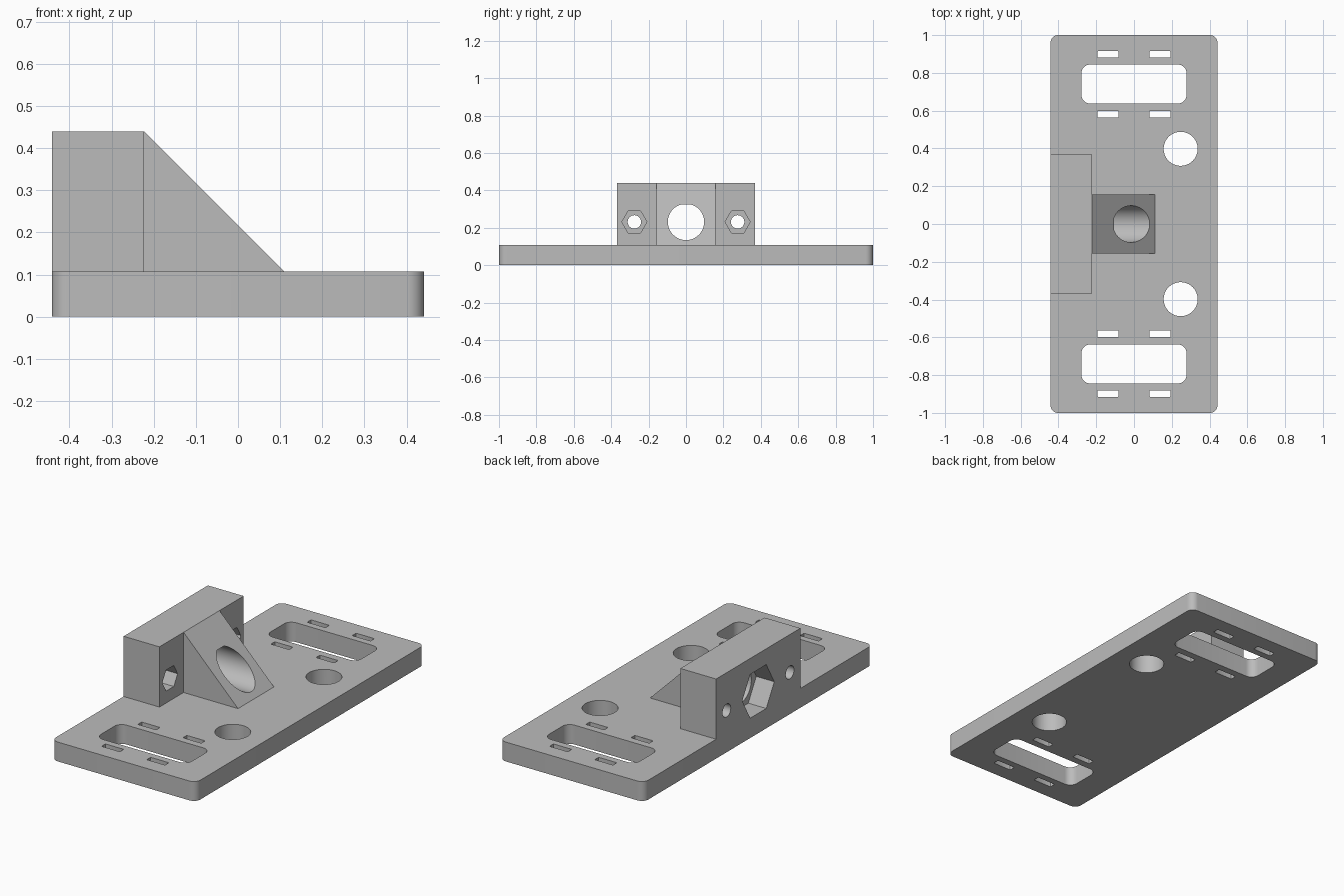
import bpy, bmesh
from math import cos, sin, pi, radians

if "Cube" in bpy.data.objects:
    bpy.data.objects.remove(bpy.data.objects["Cube"], do_unlink=True)

HALF_X, PLATE_H, TOP = 0.442, 0.107, 0.44
BLOCK_X = -0.223          # inner face of the upright block
BORE_Z = 0.231            # height of all horizontal holes

grey = bpy.data.materials.new("mid grey")
grey.use_nodes = True
grey.diffuse_color = (0.5, 0.5, 0.5, 1)
grey.node_tree.nodes["Principled BSDF"].inputs["Base Color"].default_value = (0.5, 0.5, 0.5, 1)


def prism(name, points, axis, lo, hi):
    """Extrude a 2D outline along an axis: x uses (y,z), y uses (x,z), z uses (x,y)."""
    place = {"x": lambda a, b, h: (h, a, b),
             "y": lambda a, b, h: (a, h, b),
             "z": lambda a, b, h: (a, b, h)}[axis]
    bm = bmesh.new()
    low = [bm.verts.new(place(a, b, lo)) for a, b in points]
    high = [bm.verts.new(place(a, b, hi)) for a, b in points]
    bm.faces.new(low)
    bm.faces.new(high)
    for i in range(len(points)):
        j = (i + 1) % len(points)
        bm.faces.new((low[i], low[j], high[j], high[i]))
    bmesh.ops.recalc_face_normals(bm, faces=bm.faces)
    mesh = bpy.data.meshes.new(name)
    bm.to_mesh(mesh)
    bm.free()
    mesh.materials.append(grey)
    obj = bpy.data.objects.new(name, mesh)
    bpy.context.collection.objects.link(obj)
    return obj


def ring(cx, cy, r, n=64):
    return [(cx + r * cos(2 * pi * i / n), cy + r * sin(2 * pi * i / n)) for i in range(n)]


def rounded(cx, cy, hx, hy, r, steps=8):
    pts = []
    for k, (sx, sy) in enumerate([(1, 1), (-1, 1), (-1, -1), (1, -1)]):
        for i in range(steps + 1):
            a = pi / 2 * (k + i / steps)
            pts.append((cx + sx * (hx - r) + r * cos(a), cy + sy * (hy - r) + r * sin(a)))
    return pts


def combine(target, other, operation):
    """Apply a boolean and drop the helper."""
    other.hide_render = True
    mod = target.modifiers.new(operation, "BOOLEAN")
    mod.operation, mod.solver, mod.object = operation, "EXACT", other
    bpy.context.view_layer.objects.active = target
    bpy.ops.object.modifier_apply(modifier=mod.name)
    bpy.data.objects.remove(other, do_unlink=True)


# Base plate with upright block and sloping support
bracket = prism("mounting_bracket", rounded(0, 0, HALF_X, 1, 0.04), "z", 0, PLATE_H)
sink = 0.05
block = prism("upright_block", [(-HALF_X, sink), (BLOCK_X, sink), (BLOCK_X, TOP), (-HALF_X, TOP)],
              "y", -0.368, 0.368)
foot = BLOCK_X + TOP - sink
wedge = prism("sloping_support", [(-0.3, sink), (foot, sink), (BLOCK_X, TOP), (-0.3, TOP)],
              "y", -0.157, 0.157)
combine(bracket, block, "UNION")
combine(bracket, wedge, "UNION")

# Plate openings, repeated at both ends
cutters = []
for s in (-1, 1):
    cutters.append(prism("window", rounded(0, s * 0.741, 0.278, 0.103, 0.045), "z", -0.1, 0.2))
    cutters.append(prism("round_hole", ring(0.247, s * 0.398, 0.09), "z", -0.1, 0.2))
    for x in (-0.138, 0.138):
        for y in (0.581, 0.898):
            cutters.append(prism("strap_slot", rounded(x, s * y, 0.056, 0.017, 0.004, 2),
                                 "z", -0.1, 0.2))
    # Bolt holes with hexagonal nut pockets on the inner side
    cutters.append(prism("bolt_hole", ring(s * 0.276, BORE_Z, 0.036, 32), "x", -0.6, 0))
    cutters.append(prism("nut_pocket", ring(s * 0.276, BORE_Z, 0.067, 6), "x", BLOCK_X - 0.08, 0))

# Main bore with a flattened roof, and its hexagonal pocket on the outer side
bore = [(y, min(z, 0.324)) for y, z in ring(0, BORE_Z, 0.097)]
cutters.append(prism("main_bore", bore, "x", -0.6, 0.3))
cutters.append(prism("main_nut_pocket", ring(0, BORE_Z, 0.14, 6), "x", -0.6, -HALF_X + 0.11))

for cutter in cutters:
    combine(bracket, cutter, "DIFFERENCE")

# Smooth curved walls, sharp edges elsewhere
bpy.ops.object.select_all(action="DESELECT")
bracket.select_set(True)
bpy.context.view_layer.objects.active = bracket
bpy.ops.object.shade_smooth_by_angle(angle=radians(30))
